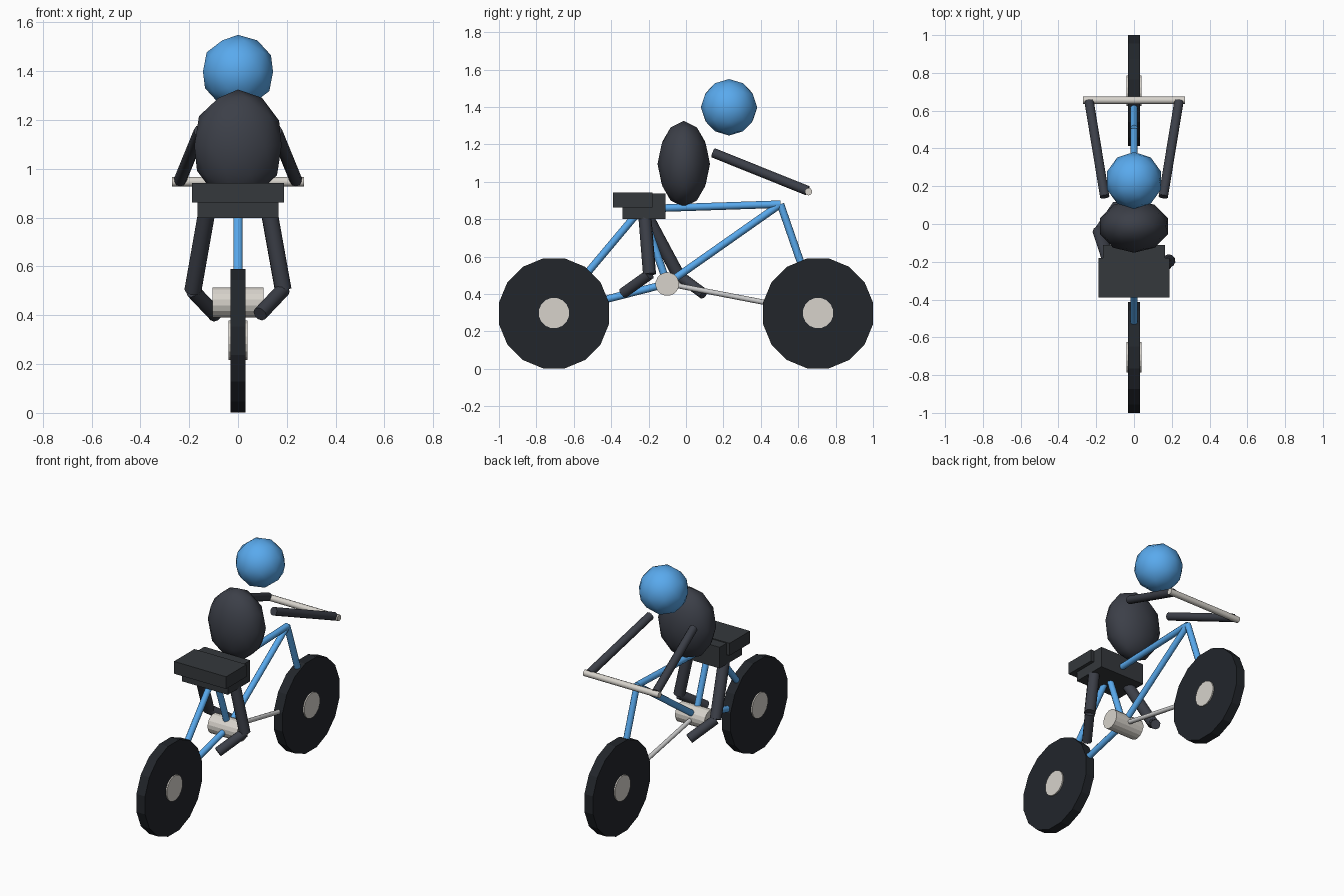
import bpy, math
from mathutils import Vector

if "Cube" in bpy.data.objects:
    bpy.data.objects.remove(bpy.data.objects["Cube"])


def material(name, rgb):
    m = bpy.data.materials.new(name)
    m.diffuse_color = (*rgb, 1)
    m.use_nodes = True
    m.node_tree.nodes["Principled BSDF"].inputs["Base Color"].default_value = m.diffuse_color
    return m


BLUE = material("blue", (0.10, 0.40, 0.85))
DARK = material("charcoal", (0.045, 0.05, 0.065))
SEAT = material("seat_dark", (0.035, 0.04, 0.045))
TYRE = material("tyre_black", (0.016, 0.019, 0.024))
CREAM = material("cream", (0.68, 0.65, 0.60))


def finish(name, mat, smooth=False):
    ob = bpy.context.object
    ob.name = name
    if mat:
        ob.data.materials.append(mat)
    if smooth:
        bpy.ops.object.shade_smooth_by_angle(angle=math.radians(50))
    return ob


def rod(name, a, b, r, mat, sides=10):
    a, b = Vector(a), Vector(b)
    d = b - a
    bpy.ops.mesh.primitive_cylinder_add(
        vertices=sides, radius=r, depth=d.length, location=(a + b) / 2,
        rotation=d.to_track_quat('Z', 'Y').to_euler())
    return finish(name, mat, True)


def disc(name, y, z, r, width, sides, mat):
    # cylinder across x, turned half a step so a flat side faces down
    bpy.ops.mesh.primitive_cylinder_add(vertices=sides, radius=r, depth=width)
    ob = bpy.context.object
    for v in ob.data.vertices:
        p = v.co.copy()
        t = math.pi / sides
        v.co = (p.z, p.x * math.cos(t) - p.y * math.sin(t),
                p.x * math.sin(t) + p.y * math.cos(t))
    ob.location = (0, y, z)
    return finish(name, mat)


def box(name, size, loc, mat):
    bpy.ops.mesh.primitive_cube_add(size=1, location=loc)
    bpy.context.object.scale = size
    return finish(name, mat)


def ball(name, radii, loc, mat):
    bpy.ops.mesh.primitive_ico_sphere_add(subdivisions=2, radius=1, location=loc)
    bpy.context.object.scale = radii
    return finish(name, mat, True)


# wheels with hubs
for side, y in (("front", -0.706), ("rear", 0.706)):
    disc(side + "_wheel", y, 0.296, 0.2995, 0.062, 16, TYRE)
    disc(side + "_wheel_hub", y, 0.298, 0.082, 0.078, 16, CREAM)

# frame tubes
axle_a, axle_b = (0, -0.706, 0.30), (0, 0.706, 0.30)
crank, post, head_joint = (0, -0.10, 0.455), (0, -0.24, 0.855), (0, 0.505, 0.88)
tubes = [("seat_stay", axle_a, post), ("chain_stay", axle_a, crank),
         ("seat_tube", crank, post), ("down_tube", crank, head_joint),
         ("top_tube", post, head_joint), ("fork", head_joint, axle_b)]
for name, a, b in tubes:
    rod(name, a, b, 0.02, BLUE)
rod("drive_rod", crank, axle_b, 0.014, None)
disc("crank_hub", -0.10, 0.453, 0.063, 0.21, 16, CREAM)
rod("handlebar", (-0.27, 0.655, 0.947), (0.27, 0.655, 0.947), 0.02, CREAM)

# seat and hips
box("seat", (0.375, 0.21, 0.08), (0, -0.285, 0.902), SEAT)
box("hips", (0.33, 0.23, 0.137), (0, -0.225, 0.868), SEAT)

# rider body
ball("torso", (0.188, 0.14, 0.23), (0, -0.012, 1.095), DARK)
ball("head", (0.151, 0.151, 0.151), (0, 0.23, 1.398), BLUE)

# arms and legs: knee and foot positions differ on each side
for side, s, knee, foot in (("right", 1, (-0.195, 0.505), (-0.335, 0.405)),
                            ("left", -1, (-0.04, 0.50), (0.095, 0.40))):
    rod(side + "_arm", (0.155 * s, 0.145, 1.155), (0.238 * s, 0.65, 0.952), 0.026, DARK)
    k = (0.185 * s, knee[0], knee[1])
    rod(side + "_thigh", (0.125 * s, -0.222, 0.84), k, 0.035, DARK)
    rod(side + "_shin", k, (0.09 * s, foot[0], foot[1]), 0.03, DARK)
